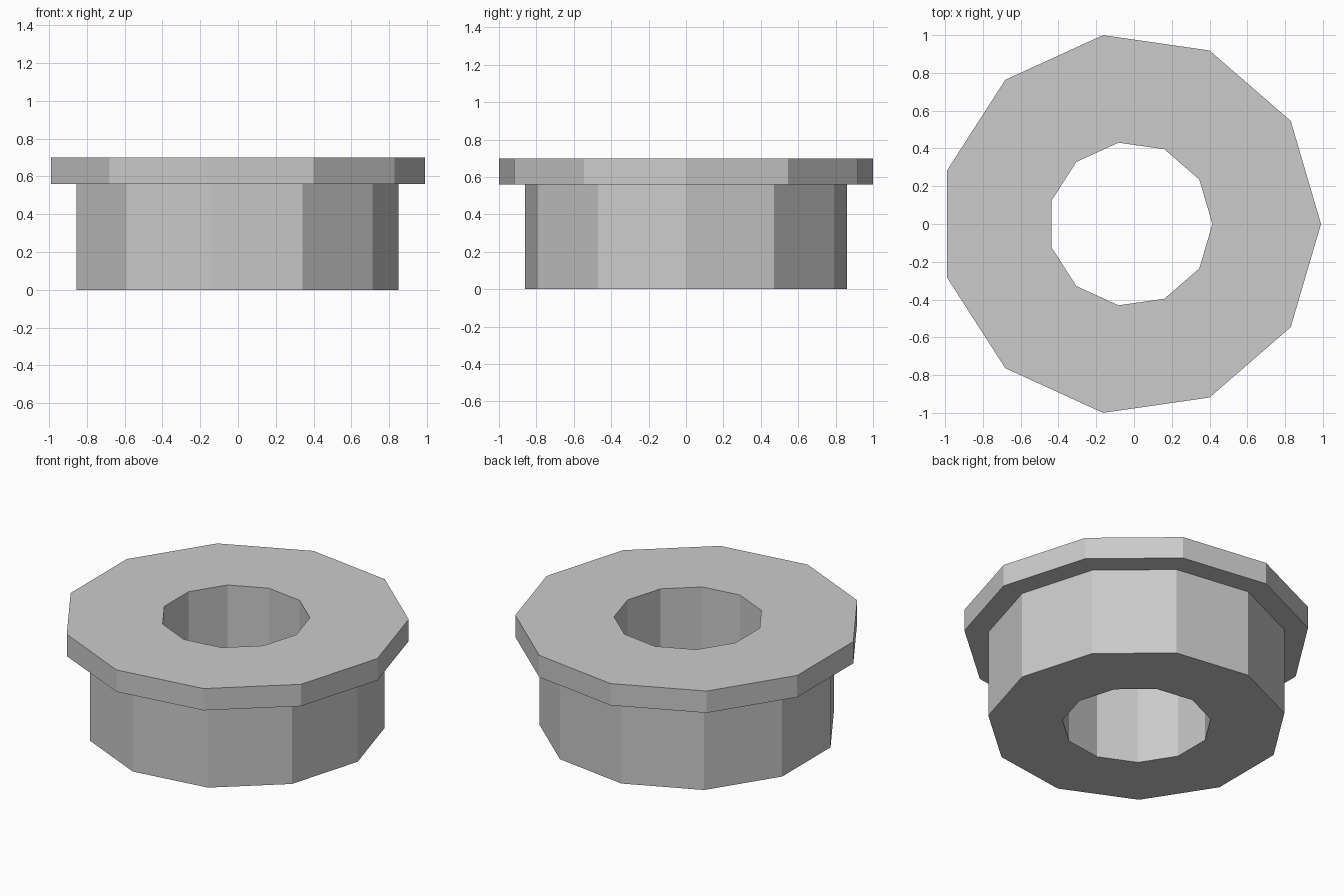
import bpy, bmesh
from math import cos, sin, tau

if "Cube" in bpy.data.objects:
    bpy.data.objects.remove(bpy.data.objects["Cube"])

SIDES = 11
CENTRE_X = -0.02
HOLE, BODY, FLANGE = 0.435, 0.87, 1.01
LEDGE, TOP = 0.56, 0.70

# Plain grey material
grey = bpy.data.materials.new("plain_grey")
grey.use_nodes = True
colour = (0.6, 0.6, 0.6, 1)
grey.diffuse_color = colour
grey.node_tree.nodes["Principled BSDF"].inputs["Base Color"].default_value = colour

# Closed cross-section: bore, base, body wall, ledge, flange rim, top
profile = [(HOLE, 0), (BODY, 0), (BODY, LEDGE),
           (FLANGE, LEDGE), (FLANGE, TOP), (HOLE, TOP)]


def revolve(name, profile, sides):
    """Turn a closed profile about z into a flat-sided ring."""
    bm = bmesh.new()
    rings = []
    for i in range(sides):
        a = tau * i / sides
        rings.append([bm.verts.new((CENTRE_X + r * cos(a), r * sin(a), z))
                      for r, z in profile])
    count = len(profile)
    for i in range(sides):
        near, far = rings[i], rings[(i + 1) % sides]
        for j in range(count):
            k = (j + 1) % count
            bm.faces.new((near[j], far[j], far[k], near[k]))
    bmesh.ops.recalc_face_normals(bm, faces=bm.faces)
    mesh = bpy.data.meshes.new(name)
    bm.to_mesh(mesh)
    bm.free()
    obj = bpy.data.objects.new(name, mesh)
    bpy.context.collection.objects.link(obj)
    return obj


# Flanged bushing with a through bore
bushing = revolve("flanged_bushing", profile, SIDES)
bushing.data.materials.append(grey)
